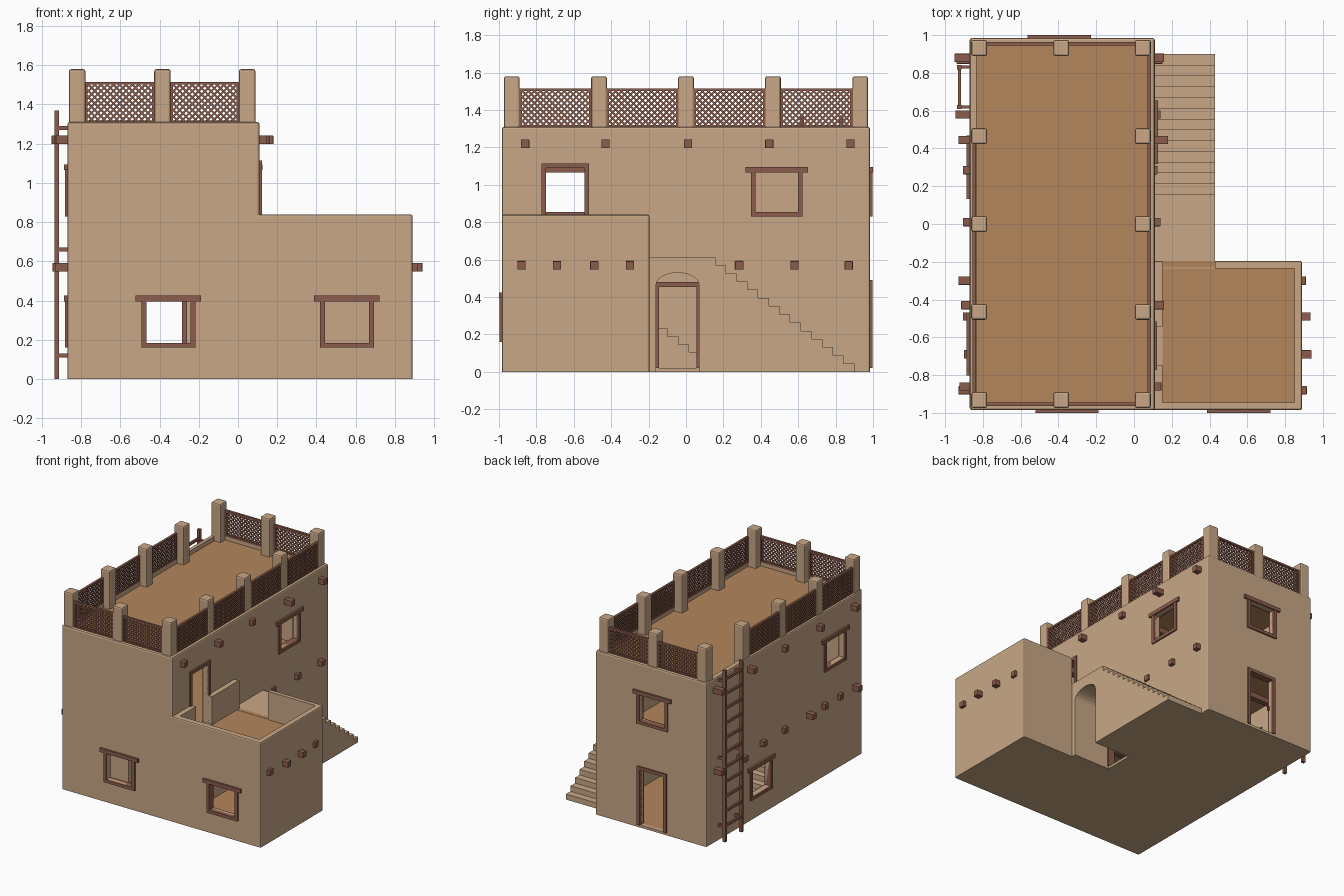
import bpy, bmesh, math, random
from mathutils import Vector, Matrix

if "Cube" in bpy.data.objects:
    bpy.data.objects.remove(bpy.data.objects["Cube"])
random.seed(4)


def material(name, col):
    m = bpy.data.materials.new(name)
    m.diffuse_color = (*col, 1)
    m.use_nodes = True
    m.node_tree.nodes["Principled BSDF"].inputs["Base Color"].default_value = m.diffuse_color
    return m


SAND = material("sand_plaster", (0.58, 0.39, 0.24))
WOOD = material("dark_wood", (0.26, 0.11, 0.073))
FLOOR = material("packed_floor", (0.45, 0.24, 0.107))


def finish(bm, name, mat):
    bmesh.ops.recalc_face_normals(bm, faces=bm.faces)
    me = bpy.data.meshes.new(name)
    bm.to_mesh(me)
    bm.free()
    if mat:
        me.materials.append(mat)
    ob = bpy.data.objects.new(name, me)
    bpy.context.collection.objects.link(ob)
    return ob


def add_box(bm, x0, x1, y0, y1, z0, z1):
    m = Matrix.Translation(((x0 + x1) / 2, (y0 + y1) / 2, (z0 + z1) / 2)) @ Matrix.Diagonal((x1 - x0, y1 - y0, z1 - z0, 1))
    return bmesh.ops.create_cube(bm, size=1, matrix=m)["verts"]


def boxes(name, mat, dims, bevel=0):
    bm = bmesh.new()
    for d in dims:
        add_box(bm, *d)
    if bevel:  # soften everything except the bottom edges
        edges = [e for e in bm.edges if max(v.co.z for v in e.verts) > dims[0][4] + 1e-4]
        bmesh.ops.bevel(bm, geom=edges, offset=bevel, segments=2, profile=0.5, affect='EDGES')
    return finish(bm, name, mat)


def carve(ob, *cutters):
    for i, dims in enumerate(cutters):
        c = boxes("cutter", None, dims)
        c.hide_render = True
        mod = ob.modifiers.new("cut", 'BOOLEAN')
        mod.object, mod.operation, mod.solver = c, 'DIFFERENCE', 'EXACT'
        bpy.context.view_layer.update()
        me = bpy.data.meshes.new_from_object(ob.evaluated_get(bpy.context.evaluated_depsgraph_get()))
        ob.modifiers.clear()
        ob.data = me
        bpy.data.objects.remove(c)


def extrude_yz(name, mat, pts, x0, x1):
    bm = bmesh.new()
    f = bm.faces.new([bm.verts.new((x0, y, z)) for y, z in pts])
    r = bmesh.ops.extrude_face_region(bm, geom=[f])
    bmesh.ops.translate(bm, vec=(x1 - x0, 0, 0), verts=[v for v in r["geom"] if isinstance(v, bmesh.types.BMVert)])
    return finish(bm, name, mat)


# openings: name, wall axis, wall plane, outward sign, centre, width, z0, z1, is_window
OPENINGS = [
    ("front_window", 'y', -.985, -1, -.355, .225, .185, .395, True),
    ("annex_window", 'y', -.985, -1, .555, .225, .185, .395, True),
    ("back_window", 'y', .985, 1, -.395, .225, .855, 1.065, True),
    ("side_window", 'x', .11, 1, .485, .225, .855, 1.065, True),
    ("left_upper_window", 'x', -.87, -1, -.635, .225, .855, 1.065, True),
    ("left_lower_window", 'x', -.87, -1, .30, .225, .185, .395, True),
    ("back_door", 'y', .985, 1, -.39, .21, .02, .465, False),
    ("arch_door", 'x', .11, 1, -.045, .20, .02, .455, False),
    ("terrace_door", 'x', .11, 1, -.645, .205, .62, 1.09, False)]


def oriented(axis, plane, a0, a1, d0, d1, z0, z1):
    lo, hi = sorted((plane + d0, plane + d1))
    return (lo, hi, a0, a1, z0, z1) if axis == 'x' else (a0, a1, lo, hi, z0, z1)


cuts = {}
for n, ax, p, s, c, w, z0, z1, win in OPENINGS:
    cuts[n] = oriented(ax, p, c - w / 2, c + w / 2, -s * .07, s * .07, z0, z1)
    t = .025
    a, b, f = c - w / 2, c + w / 2, (-s * .045, s * .012)
    parts = [oriented(ax, p, a - t, a, *f, z0 - (t if win else 0), z1),
             oriented(ax, p, b, b + t, *f, z0 - (t if win else 0), z1)]
    if win:  # sill and overhanging lintel
        parts += [oriented(ax, p, a, b, *f, z0 - t, z0),
                  oriented(ax, p, a - .055, b + .055, -s * .045, s * .016, z1, z1 + .03)]
    else:
        parts += [oriented(ax, p, a - t, b + t, *f, z1, z1 + t)]
    boxes(n + "_frame", WOOD, parts)

# main house and annex shells
main = boxes("main_walls", SAND, [(-.87, .11, -.985, .985, 0, 1.31)], .012)
carve(main, [(-.835, .075, -.95, .95, .015, 1.5)],
      [cuts[k] for k in cuts if k != "annex_window"])
annex = boxes("annex_walls", SAND, [(.085, .89, -.985, -.195, 0, .84)], .01)
carve(annex, [(.15, .85, -.945, -.235, .015, 1)], [cuts["annex_window"], cuts["terrace_door"]],
      [(.15, .43, -.3, -.15, .615, 1)])

# floors (upper floor leaves a stairwell on the left)
boxes("roof_floor", FLOOR, [(-.84, .08, -.955, .955, 1.245, 1.275)])
boxes("upper_floor", FLOOR, [(-.5, .08, -.955, .955, .59, .615), (-.84, -.5, 0, .955, .59, .615),
                             (-.84, -.5, -.955, -.67, .59, .615)])
boxes("ground_floor", FLOOR, [(-.84, .08, -.955, .955, .005, .02)])
boxes("annex_ground_floor", FLOOR, [(.145, .855, -.95, -.23, .005, .02)])
boxes("annex_roof_floor", FLOOR, [(.145, .855, -.95, -.23, .59, .615), (.145, .43, -.23, -.197, .59, .6165)])

# outer staircase with arched passage under the landing
N, TOP = 14, .615
pts = [(-.2, 0), (-.16, 0)]
pts += [(-.045 - .115 * math.cos(math.pi * i / 12), .465 + .065 * math.sin(math.pi * i / 12)) for i in range(13)]
pts += [(.07, 0)]
for i in range(N):
    y = .9 - .8 * i / N
    pts += [(y, TOP * i / N), (y, TOP * (i + 1) / N)]
pts += [(-.2, TOP)]
extrude_yz("outer_stairs", SAND, pts, .10, .43)

# inner staircase
pts = [(-.67, .02)]
for i in range(N):
    y = .13 - .8 * i / N
    pts += [(y, .02 + .595 * i / N), (y, .02 + .595 * (i + 1) / N)]
pts += [(-.67, .615)]
extrude_yz("inner_stairs", SAND, pts, -.84, -.5)

# roof beams poking through the walls
for i, y in enumerate((-.86, -.43, .01, .445, .88)):
    boxes(f"roof_beam_{i}", WOOD, [((-.925, -.915, -.905, -.93, -.95)[i], (.145, .16, .14, .18, .16)[i],
                                   y - .022, y + .022, 1.198, 1.242)], .003)
for i, y in enumerate((-.88, -.69, -.49, -.30, .01, .285, .58, .87)):
    end = (.915, .94, .935, .91, .13, .125, .14, .15)[i]
    start = (-.93, -.90, -.905, -.93, -.90, -.905, -.945, -.94)[i]
    boxes(f"floor_beam_{i}", WOOD, [(start, end, y - .022, y + .022, .548, .592)], .003)

# parapet posts
PX, PY = (-.82, -.385, .047), (-.932, -.465, 0, .465, .932)
for i, x in enumerate(PX):
    for j, y in enumerate(PY):
        if i != 1 or j in (0, 4):
            boxes(f"roof_post_{i}_{j}", SAND, [(x - .042, x + .042, y - .042, y + .042, 1.27, 1.58)], .011)


def lattice(name, axis, plane, a0, a1, z0=1.305, z1=1.515):
    """Framed diagonal trellis; local u runs along the wall."""
    bm = bmesh.new()
    t, d, w, h = .014, .009, a1 - a0, z1 - z0
    for u0, u1, v0, v1 in ((0, w, 0, t), (0, w, h - t, h), (0, t, t, h - t), (w - t, w, t, h - t)):
        add_box(bm, u0, u1, -d, d, v0, v1)
    step, r = .032, .008
    lo, hi, bot, top = r, w - r, r, h - r
    for sgn in (1, -1):
        for k in range(int((w + h) / step) + 1):
            c = lo - (top - bot) + step * (k + .5)  # line u = c + (v - bot)
            s0, s1 = max(0, lo - c), min(top - bot, hi - c)
            if s1 - s0 < .01:
                continue
            vs = add_box(bm, -.5, .5, -.5, .5, -.5, .5)
            u, v = c + (s0 + s1) / 2, bot + (s0 + s1) / 2
            m = Matrix.Translation((u if sgn > 0 else w - u, sgn * .003, v)) \
                @ Matrix.Rotation(-sgn * math.pi / 4, 4, 'Y') @ Matrix.Diagonal(((s1 - s0) * 2 ** .5, .006, .010, 1))
            bmesh.ops.transform(bm, matrix=m, verts=vs)
    ob = finish(bm, name, WOOD)
    turn = Matrix.Rotation(math.pi / 2, 4, 'Z') if axis == 'x' else Matrix()
    pos = (plane, a0, z0) if axis == 'x' else (a0, plane, z0)
    ob.data.transform(Matrix.Translation(pos) @ turn)


for i in range(2):
    for n, y in (("front", -.955), ("back", .955)):
        lattice(f"{n}_lattice_{i}", 'y', y, PX[i] + .04, PX[i + 1] - .04)
for i in range(4):
    lattice(f"right_lattice_{i}", 'x', .08, PY[i] + .04, PY[i + 1] - .04)
    if i < 3:  # last left bay stays open for the ladder
        lattice(f"left_lattice_{i}", 'x', -.845, PY[i] + .04, PY[i + 1] - .04)

# ladder on the left wall
boxes("ladder_rails", WOOD, [(-.936, -.912, y - .011, y + .011, 0, 1.37) for y in (.62, .83)])
boxes("ladder_rungs", WOOD, [(-.932, -.916, .62, .83, .115 + .117 * i, .135 + .117 * i) for i in range(11)])
boxes("ladder_brackets", WOOD, [(-.93, -.86, y - .008, y + .008, z - .01, z + .01)
                                for y in (.62, .83) for z in (.12, .66, 1.28)])
# back door handle
boxes("door_handle", WOOD, [(-.49, -.475, .955, .965, .22, .25)])
